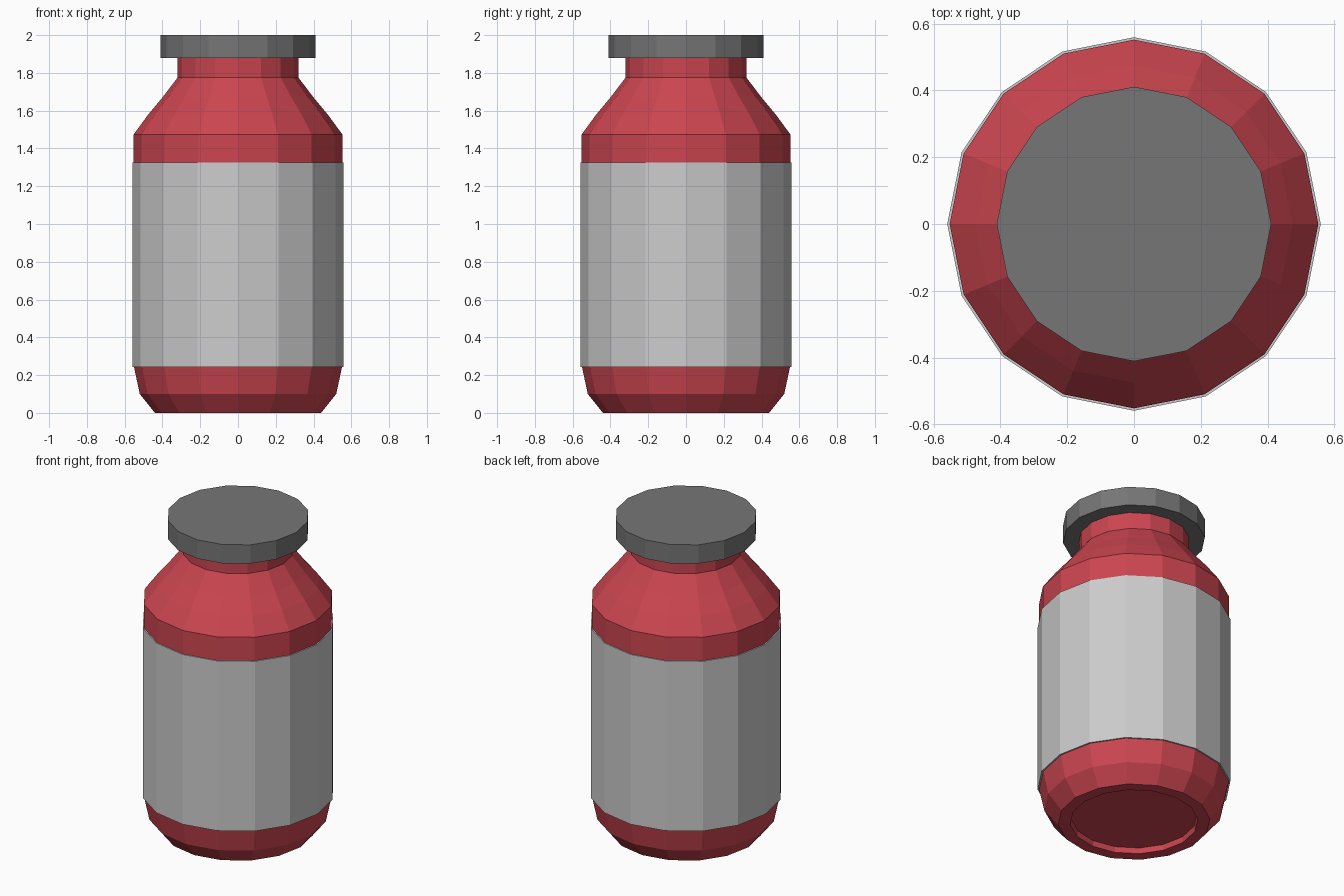
import bpy
from math import cos, sin, tau

if "Cube" in bpy.data.objects:
    bpy.data.objects.remove(bpy.data.objects["Cube"])

SIDES = 16


def lathe(name, profile, color, cap_start=False, cap_end=False, closed=False):
    """Revolve (radius, z) points, listed so the outside goes upward, round z."""
    verts = [(r * cos(tau * i / SIDES), r * sin(tau * i / SIDES), z)
             for r, z in profile for i in range(SIDES)]
    n = len(profile)
    faces = []
    for k in range(n if closed else n - 1):
        a, b = k * SIDES, (k + 1) % n * SIDES
        for i in range(SIDES):
            j = (i + 1) % SIDES
            faces.append((a + i, a + j, b + j, b + i))
    if cap_start:
        faces.append(tuple(reversed(range(SIDES))))
    if cap_end:
        faces.append(tuple(range((n - 1) * SIDES, n * SIDES)))
    mesh = bpy.data.meshes.new(name)
    mesh.from_pydata(verts, [], faces)
    obj = bpy.data.objects.new(name, mesh)
    bpy.context.collection.objects.link(obj)
    mat = bpy.data.materials.new(name + "_colour")
    mat.diffuse_color = (*color, 1)
    mat.use_nodes = True
    mat.node_tree.nodes["Principled BSDF"].inputs["Base Color"].default_value = mat.diffuse_color
    mesh.materials.append(mat)
    return obj


# Jar body with recessed base, sloped shoulder and neck
lathe("jar_body", [(0.365, 0.035), (0.37, 0), (0.44, 0), (0.52, 0.10),
                   (0.552, 0.25), (0.552, 1.475), (0.475, 1.58),
                   (0.40, 1.67), (0.32, 1.775), (0.32, 1.88)],
      (0.6, 0.06, 0.08), cap_start=True)

# Label band wrapped round the body
lathe("label", [(0.545, 0.242), (0.559, 0.242), (0.559, 1.325), (0.545, 1.325)],
      (0.8, 0.8, 0.8), closed=True)

# Flat lid
lathe("lid", [(0.411, 1.88), (0.411, 2.0)], (0.18, 0.18, 0.18),
      cap_start=True, cap_end=True)
